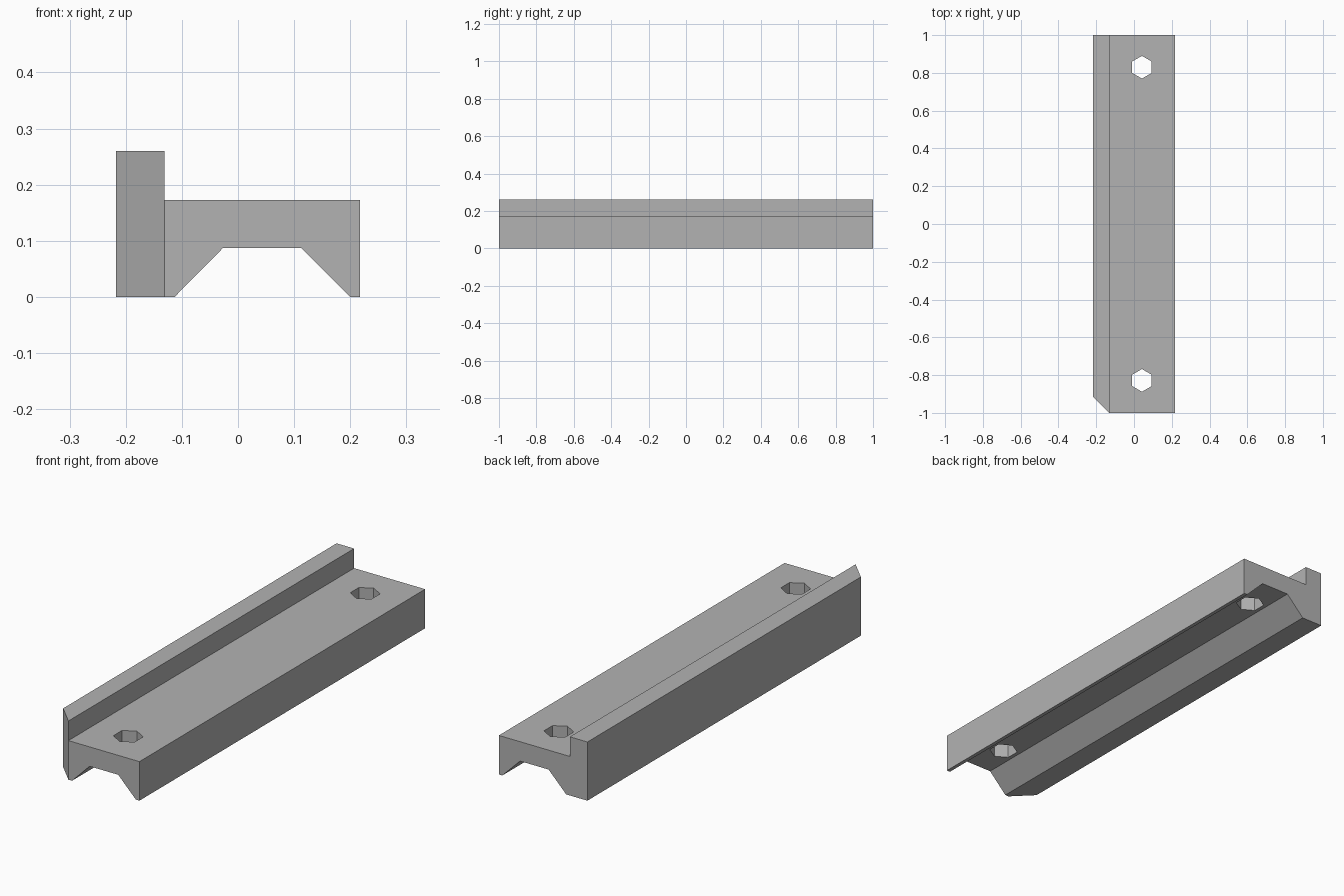
import bpy
import bmesh
from math import radians
from mathutils import Matrix, Vector

cube = bpy.data.objects.get("Cube")
if cube:
    bpy.data.objects.remove(cube, do_unlink=True)

# Plain grey material
grey = bpy.data.materials.new("plain_grey")
grey.use_nodes = True
colour = (0.45, 0.45, 0.45, 1)
grey.diffuse_color = colour
grey.node_tree.nodes["Principled BSDF"].inputs["Base Color"].default_value = colour


def add_object(name, bm):
    bmesh.ops.recalc_face_normals(bm, faces=bm.faces)
    mesh = bpy.data.meshes.new(name)
    bm.to_mesh(mesh)
    bm.free()
    mesh.materials.append(grey)
    obj = bpy.data.objects.new(name, mesh)
    bpy.context.collection.objects.link(obj)
    return obj


# Rail: channelled cross-section with a raised fence, extruded along y
side, fence_x, top, fence_top = 0.217, -0.131, 0.173, 0.26
profile = [(-side, 0), (-0.113, 0), (-0.027, 0.087), (0.113, 0.087), (0.2, 0),
           (side, 0), (side, top), (fence_x, top), (fence_x, fence_top), (-side, fence_top)]
bm = bmesh.new()
face = bm.faces.new([bm.verts.new((x, -1, z)) for x, z in profile])
extruded = bmesh.ops.extrude_face_region(bm, geom=[face])["geom"]
bmesh.ops.translate(bm, vec=(0, 2, 0), verts=[v for v in extruded if isinstance(v, bmesh.types.BMVert)])

# Mitred front corner of the fence
cut = bmesh.ops.bisect_plane(bm, geom=bm.verts[:] + bm.edges[:] + bm.faces[:],
                             plane_co=Vector((fence_x, -1, 0)), plane_no=Vector((-1, -1, 0)),
                             clear_outer=True, dist=1e-5)
bmesh.ops.holes_fill(bm, edges=[e for e in bm.edges if e.is_boundary])
rail = add_object("rail", bm)

# Hexagonal bolt holes through the channel floor
bm = bmesh.new()
for y in (-0.828, 0.83):
    bmesh.ops.create_cone(bm, cap_ends=True, segments=6, radius1=0.06, radius2=0.06, depth=0.4,
                          matrix=Matrix.Translation((0.042, y, 0.13)))
# Turn the hexagon points towards the rail ends
tops = [v.co for v in bm.verts]
if max(c.x for c in tops) > 0.1:
    for y in (-0.828, 0.83):
        bmesh.ops.rotate(bm, cent=(0.042, y, 0), matrix=Matrix.Rotation(radians(30), 3, "Z"),
                         verts=[v for v in bm.verts if v.co.y * y > 0])
cutter = add_object("bolt_hole_cutter", bm)
cutter.hide_render = True

holes = rail.modifiers.new("bolt_holes", "BOOLEAN")
holes.operation = "DIFFERENCE"
holes.solver = "EXACT"
holes.object = cutter
bpy.context.view_layer.objects.active = rail
rail.select_set(True)
bpy.ops.object.modifier_apply(modifier=holes.name)
bpy.data.objects.remove(cutter, do_unlink=True)
